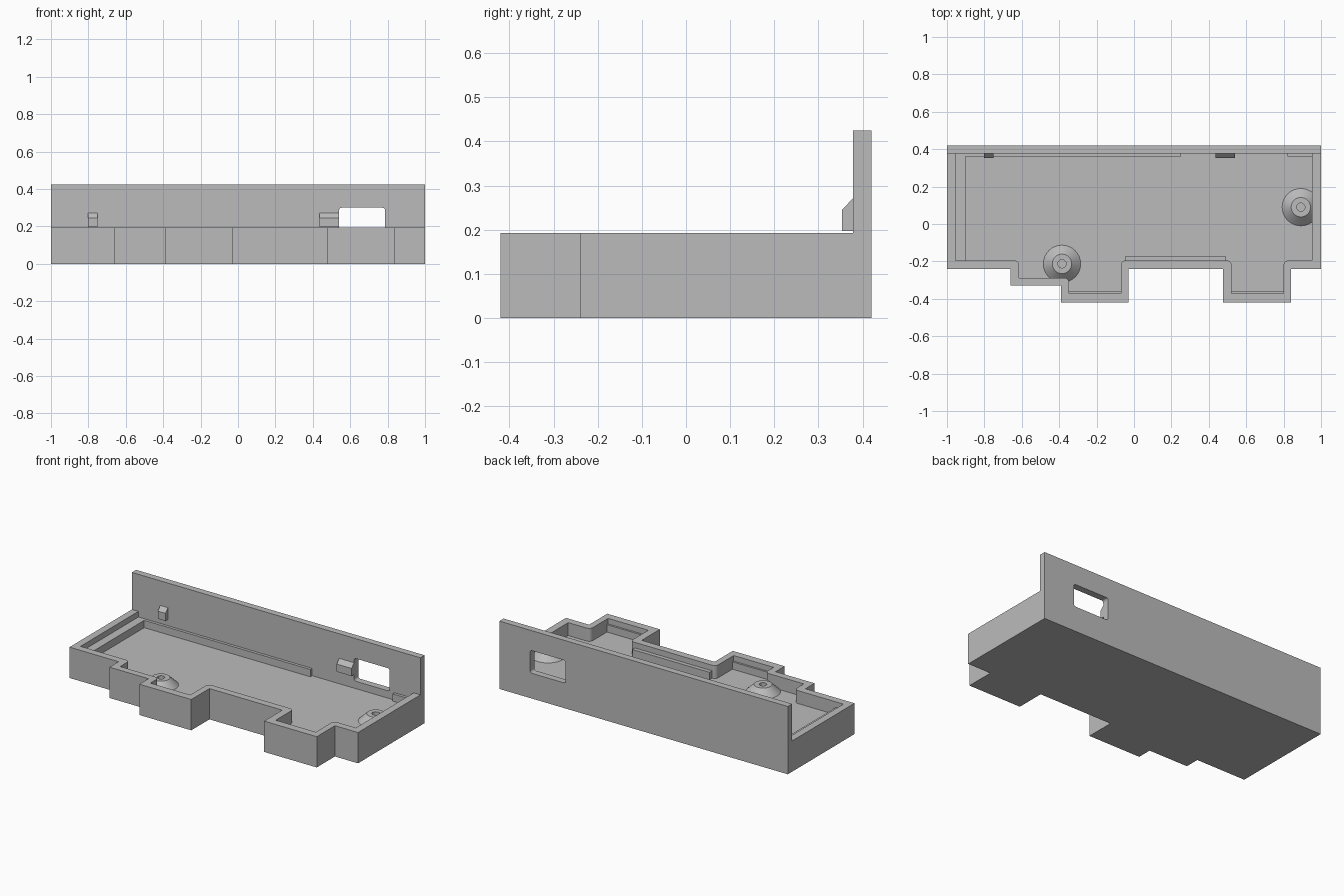
import bpy, bmesh, math
from mathutils import Matrix, Vector

if "Cube" in bpy.data.objects:
    bpy.data.objects.remove(bpy.data.objects["Cube"], do_unlink=True)

RIM, FLOOR, LEDGE, TOP = 0.193, 0.112, 0.158, 0.425
BACK, PANEL = 0.42, 0.378

grey = bpy.data.materials.new("plain grey plastic")
grey.use_nodes = True
grey.diffuse_color = (0.5, 0.5, 0.5, 1)
grey.node_tree.nodes["Principled BSDF"].inputs["Base Color"].default_value = (0.5, 0.5, 0.5, 1)


def finish(name, bm):
    bmesh.ops.recalc_face_normals(bm, faces=bm.faces)
    mesh = bpy.data.meshes.new(name)
    bm.to_mesh(mesh)
    bm.free()
    obj = bpy.data.objects.new(name, mesh)
    bpy.context.collection.objects.link(obj)
    mesh.materials.append(grey)
    return obj


def activate(obj):
    bpy.ops.object.select_all(action='DESELECT')
    obj.select_set(True)
    bpy.context.view_layer.objects.active = obj


def smooth(obj):
    activate(obj)
    bpy.ops.object.shade_smooth_by_angle(angle=math.radians(30))


def prism(name, points, low, high, round_inner=0):
    """Extrude an outline along z, optionally rounding its reentrant corners."""
    bm = bmesh.new()
    base = [bm.verts.new((x, y, low)) for x, y in points]
    face = bm.faces.new(base)
    n = len(points)
    inner = []
    for i in range(n):
        a, b, c = (Vector(points[(i + k) % n]) for k in (-1, 0, 1))
        if (b - a).cross(c - b) > 0:      # outlines run clockwise
            inner.append(b)
    ext = bmesh.ops.extrude_face_region(bm, geom=[face])
    tops = [v for v in ext["geom"] if isinstance(v, bmesh.types.BMVert)]
    bmesh.ops.translate(bm, verts=tops, vec=(0, 0, high - low))
    if round_inner:
        edges = [e for e in bm.edges
                 if abs(e.verts[0].co.z - e.verts[1].co.z) > 0.01
                 and any((e.verts[0].co.xy - p).length < 0.001 for p in inner)]
        bmesh.ops.bevel(bm, geom=edges, offset=round_inner, segments=6,
                        profile=0.5, affect='EDGES')
    return finish(name, bm)


def box(name, x0, x1, y0, y1, z0, z1, round_y=0):
    bm = bmesh.new()
    bmesh.ops.create_cube(bm, size=1)
    bmesh.ops.scale(bm, verts=bm.verts, vec=(x1 - x0, y1 - y0, z1 - z0))
    bmesh.ops.translate(bm, verts=bm.verts,
                        vec=((x0 + x1) / 2, (y0 + y1) / 2, (z0 + z1) / 2))
    if round_y:
        edges = [e for e in bm.edges if abs(e.verts[0].co.y - e.verts[1].co.y) > 0.01]
        bmesh.ops.bevel(bm, geom=edges, offset=round_y, segments=6,
                        profile=0.5, affect='EDGES')
    return finish(name, bm)


def cut(obj, cutter):
    mod = obj.modifiers.new("cut", 'BOOLEAN')
    mod.operation, mod.solver, mod.object = 'DIFFERENCE', 'EXACT', cutter
    activate(obj)
    bpy.ops.object.modifier_apply(modifier=mod.name)
    bpy.data.objects.remove(cutter, do_unlink=True)


# Tray with its stepped front and tall back panel
outer = [(-1, BACK), (1, BACK), (1, -0.24), (0.84, -0.24), (0.84, -0.42),
         (0.475, -0.42), (0.475, -0.24), (-0.03, -0.24), (-0.03, -0.42),
         (-0.39, -0.42), (-0.39, -0.33), (-0.66, -0.33), (-0.66, -0.24), (-1, -0.24)]
cavity = [(-0.955, PANEL), (0.953, PANEL), (0.953, -0.195), (0.8, -0.195), (0.8, -0.372),
          (0.522, -0.372), (0.522, -0.195), (-0.07, -0.195), (-0.07, -0.372),
          (-0.347, -0.372), (-0.347, -0.288), (-0.615, -0.288), (-0.615, -0.195),
          (-0.955, -0.195)]
tray = prism("tray", outer, 0, TOP)
cut(tray, box("space_above_rim", -1.1, 1.1, -0.6, PANEL, RIM, 0.6))
cut(tray, prism("cavity_cutter", cavity, FLOOR, 0.3, round_inner=0.025))
cut(tray, box("window_cutter", 0.54, 0.787, 0.36, 0.5, LEDGE, 0.3, round_y=0.014))
smooth(tray)

# Low ledges along the inner walls, sunk slightly into wall and floor
s = 0.006
ledges = {
    "left_ledge": (-0.955 - s, -0.902, -0.195 - s, PANEL + s),
    "back_ledge": (-0.91, 0.25, 0.36, PANEL + s),
    "back_corner_ledge": (0.82, 0.953 + s, 0.36, PANEL + s),
    "front_ledge": (-0.045, 0.49, -0.195 - s, -0.17),
    "wide_pocket_ledge": (-0.347 - s, -0.07 + s, -0.372 - s, -0.36),
    "narrow_pocket_ledge": (0.522 - s, 0.8 + s, -0.372 - s, -0.36),
}
for name, (x0, x1, y0, y1) in ledges.items():
    box(name, x0, x1, y0, y1, FLOOR - s, LEDGE)

# Snap clips with a sloping top on the back panel
for name, x0, x1 in (("small_clip", -0.803, -0.75), ("wide_clip", 0.437, 0.54)):
    bm = bmesh.new()
    side = [(PANEL + s, 0.197), (0.353, 0.197), (0.353, 0.245),
            (PANEL, 0.271), (PANEL + s, 0.271)]
    face = bm.faces.new([bm.verts.new((x0, y, z)) for y, z in side])
    ext = bmesh.ops.extrude_face_region(bm, geom=[face])
    bmesh.ops.translate(bm, vec=(x1 - x0, 0, 0),
                        verts=[v for v in ext["geom"] if isinstance(v, bmesh.types.BMVert)])
    finish(name, bm)

# Conical screw bosses with a blind hole
for name, x, y in (("right_boss", -0.385, -0.213), ("left_boss", 0.892, 0.09)):
    bm = bmesh.new()
    profile = [(0.102, FLOOR - 0.002), (0.052, LEDGE), (0.022, LEDGE),
               (0.022, FLOOR + 0.01), (0, FLOOR + 0.01)]
    verts = [bm.verts.new((r, 0, z)) for r, z in profile]
    edges = [bm.edges.new(pair) for pair in zip(verts, verts[1:])]
    bmesh.ops.spin(bm, geom=verts + edges, cent=(0, 0, 0), axis=(0, 0, 1),
                   angle=math.tau, steps=32)
    bmesh.ops.remove_doubles(bm, verts=bm.verts, dist=0.0001)
    bmesh.ops.transform(bm, verts=bm.verts, matrix=Matrix.Translation((x, y, 0)))
    boss = finish(name, bm)
    # The open base is hidden in the floor, so point the slope outward explicitly
    if boss.data.polygons and max(boss.data.polygons, key=lambda p: p.area).normal.z < 0:
        boss.data.flip_normals()
    smooth(boss)
